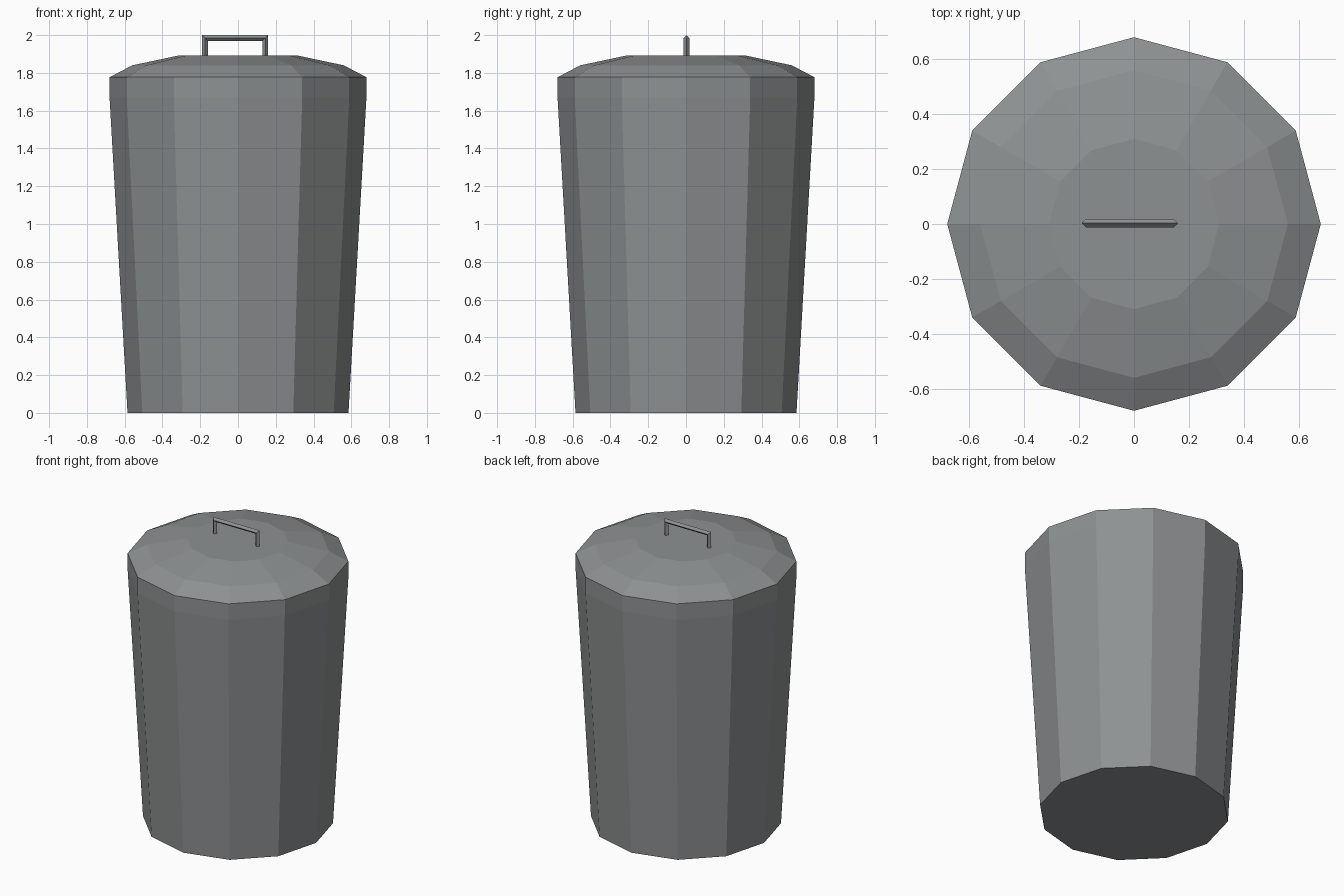
import bpy, math

if "Cube" in bpy.data.objects:
    bpy.data.objects.remove(bpy.data.objects["Cube"])

SIDES = 12


def material(name, rgb):
    m = bpy.data.materials.new(name)
    m.diffuse_color = (*rgb, 1)
    m.use_nodes = True
    m.node_tree.nodes["Principled BSDF"].inputs["Base Color"].default_value = m.diffuse_color
    return m


def make_object(name, verts, faces, mat):
    me = bpy.data.meshes.new(name)
    me.from_pydata(verts, [], faces)
    me.materials.append(mat)
    ob = bpy.data.objects.new(name, me)
    bpy.context.collection.objects.link(ob)
    return ob


def loft(rings, cap_start=True, cap_end=True):
    """Join equal-length rings of points with quads and optional end caps."""
    n = len(rings[0])
    verts = [p for r in rings for p in r]
    faces = []
    for k in range(len(rings) - 1):
        for i in range(n):
            j = (i + 1) % n
            faces.append((k * n + i, k * n + j, (k + 1) * n + j, (k + 1) * n + i))
    if cap_start:
        faces.append(tuple(reversed(range(n))))
    if cap_end:
        faces.append(tuple(range((len(rings) - 1) * n, len(rings) * n)))
    return verts, faces


def ring(r, z):
    return [(r * math.cos(2 * math.pi * i / SIDES),
             r * math.sin(2 * math.pi * i / SIDES), z) for i in range(SIDES)]


metal = material("galvanised grey", (0.27, 0.285, 0.29))

# Tapered bin body, open at the top under the lid
make_object("bin_body", *loft([ring(0.585, 0), ring(0.68, 1.67), ring(0.68, 1.777)],
                              cap_end=False), metal)

# Faceted domed lid
make_object("lid", *loft([ring(0.68, 1.777), ring(0.56, 1.84), ring(0.31, 1.893)],
                         cap_start=False), metal)

# Lid handle: diamond-section bar swept along a mitred U
R, Y = 0.015, 0.003
XL, XR, ZB, ZT = -0.175, 0.145, 1.885, 1.985
# each path point: position and the in-plane outward offset of the section
path = [(XL, ZB, -1, 0), (XL, ZT, -1, 1), (XR, ZT, 1, 1), (XR, ZB, 1, 0)]
sections = [[(x + R * ox, Y, z + R * oz), (x, Y + R, z),
             (x - R * ox, Y, z - R * oz), (x, Y - R, z)] for x, z, ox, oz in path]
make_object("lid_handle", *loft(sections), metal)

# Make all normals point outwards
import bmesh
for ob in bpy.data.objects:
    bm = bmesh.new()
    bm.from_mesh(ob.data)
    bmesh.ops.recalc_face_normals(bm, faces=bm.faces)
    bm.to_mesh(ob.data)
    bm.free()
